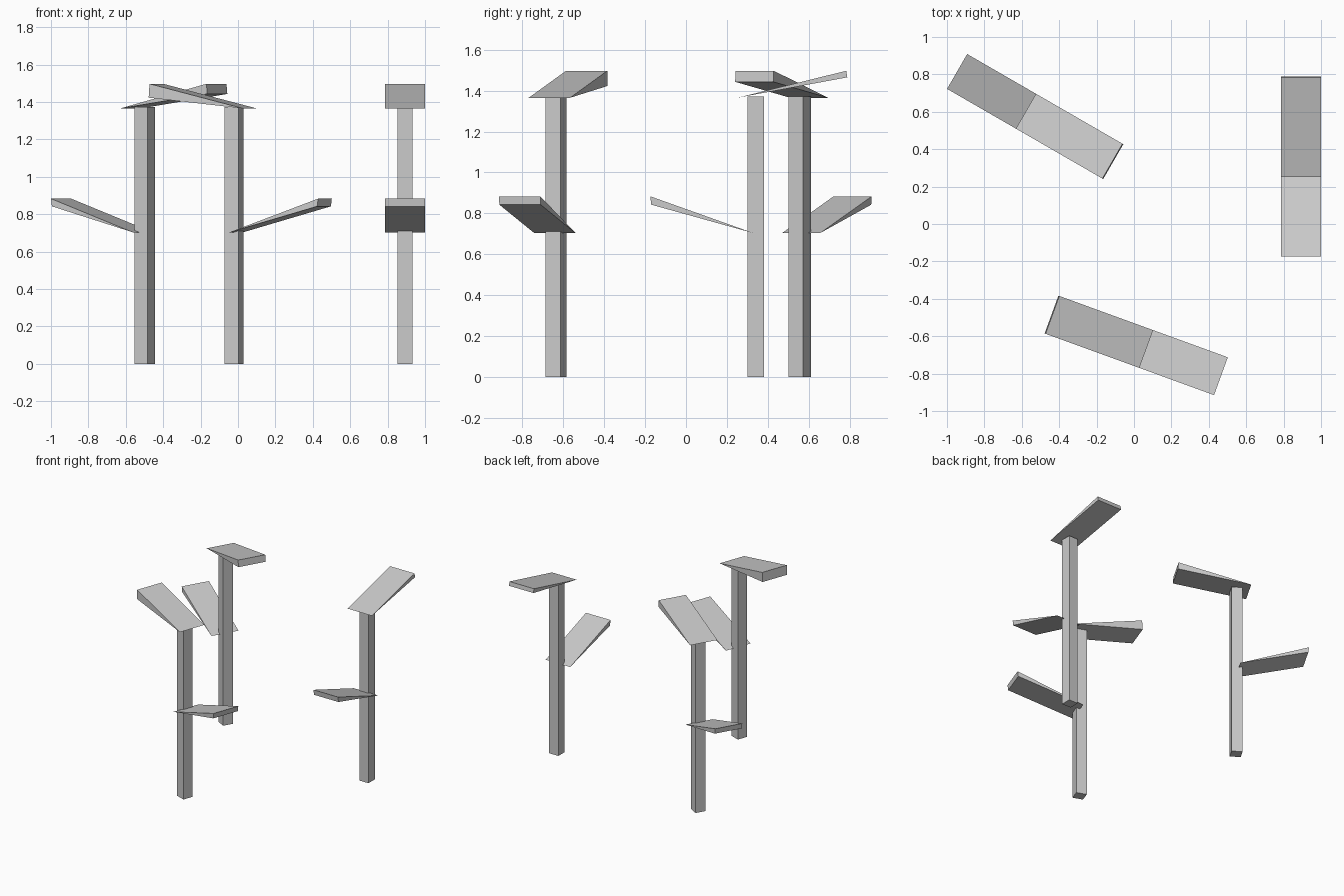
import bpy
from math import radians
from mathutils import Matrix

if "Cube" in bpy.data.objects:
    bpy.data.objects.remove(bpy.data.objects["Cube"])

HALF_W = 0.1075   # half width of a step
HALF_P = 0.04     # half width of a post


def add_mesh(name, verts, faces, matrix):
    mesh = bpy.data.meshes.new(name)
    mesh.from_pydata(verts, [], faces)
    ob = bpy.data.objects.new(name, mesh)
    bpy.context.collection.objects.link(ob)
    ob.matrix_world = matrix
    return ob


def wedge(name, profile, matrix):
    """Triangular (y, z) profile extruded across x; profile runs counter-clockwise seen from +x."""
    verts = [(x, y, z) for x in (-HALF_W, HALF_W) for y, z in profile]
    faces = [(2, 1, 0), (3, 4, 5)]
    faces += [(i, (i + 1) % 3, (i + 1) % 3 + 3, i + 3) for i in range(3)]
    return add_mesh(name, verts, faces, matrix)


def post(name, height, matrix):
    bpy.ops.mesh.primitive_cube_add(size=1)
    ob = bpy.context.object
    ob.name = name
    ob.matrix_world = (matrix @ Matrix.Translation((0, 0, height / 2))
                       @ Matrix.Diagonal((2 * HALF_P, 2 * HALF_P, height, 1)))
    return ob


# Post position, turn, and end thickness of the upper step
stands = [
    ("right", 0.8925, 0.342, 0, 0.032),
    ("back_left", -0.498, 0.557, -120, 0.054),
    ("front", -0.021, -0.637, 70, 0.074),
]

for label, x, y, turn, thick in stands:
    m = Matrix.Translation((x, y, 0)) @ Matrix.Rotation(radians(turn), 4, 'Z')
    post(label + "_post", 1.372, m)
    # Upper step rises one way, lower step the other
    wedge(label + "_upper_step",
          [(-0.092, 1.365), (0.447, 1.497 - thick), (0.442, 1.497)], m)
    wedge(label + "_lower_step",
          [(-0.012, 0.703), (-0.517, 0.883), (-0.512, 0.842)], m)
